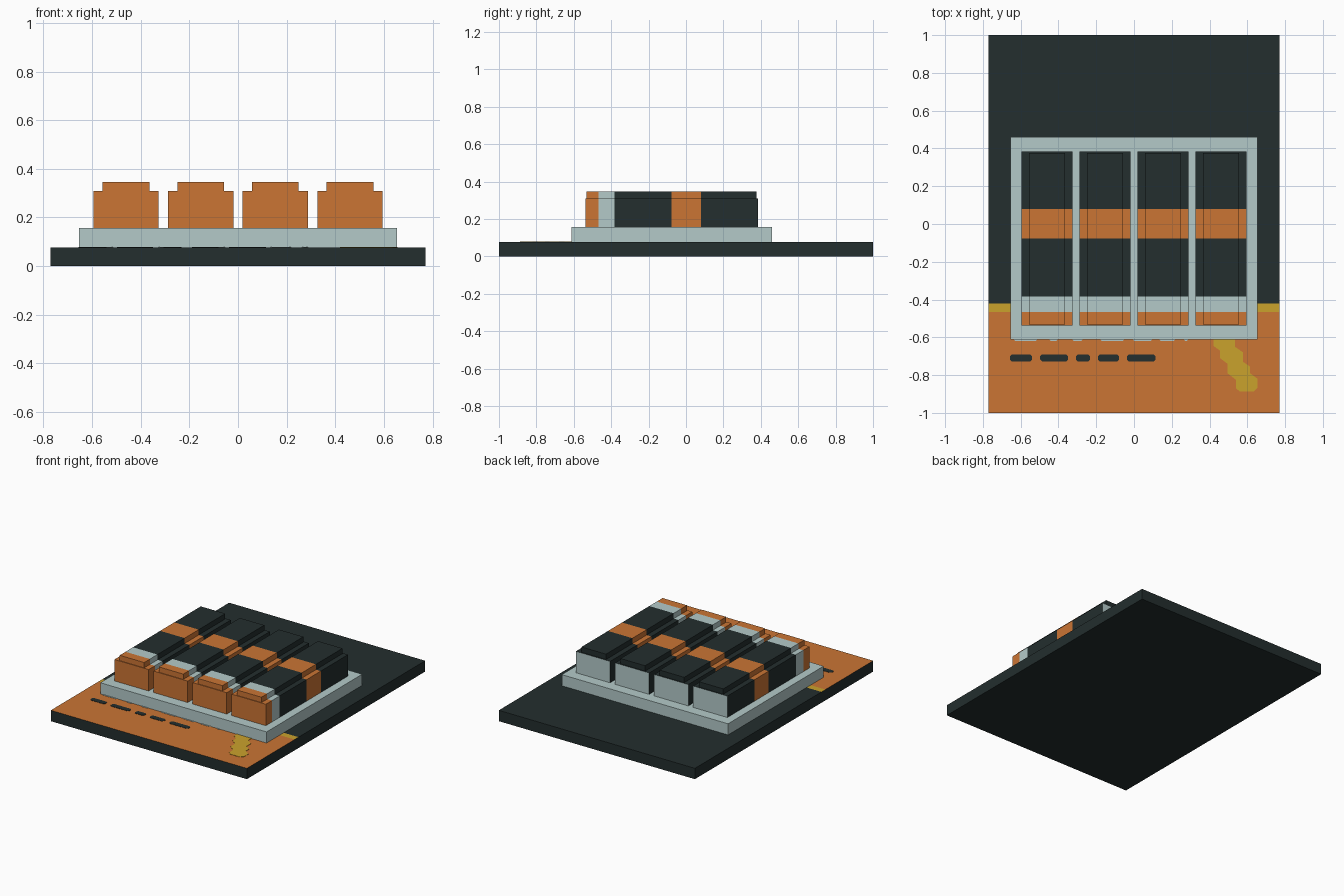
import bpy
import bmesh
from mathutils import Vector

default = bpy.data.objects.get("Cube")
if default:
    bpy.data.objects.remove(default, do_unlink=True)


def make_material(name, srgb):
    linear = [((c / 255 + 0.055) / 1.055) ** 2.4 for c in srgb] + [1]
    mat = bpy.data.materials.new(name)
    mat.use_nodes = True
    mat.diffuse_color = linear
    bsdf = mat.node_tree.nodes["Principled BSDF"]
    bsdf.inputs["Base Color"].default_value = linear
    bsdf.inputs["Roughness"].default_value = 0.8
    return mat


DARK, ORANGE, PALE, YELLOW = range(4)
MATERIALS = [
    make_material("dark slate", (35, 46, 46)),
    make_material("burnt orange", (203, 117, 52)),
    make_material("pale grey", (180, 202, 201)),
    make_material("mustard", (202, 162, 44)),
]


def finish(name, bm):
    bmesh.ops.recalc_face_normals(bm, faces=bm.faces)
    mesh = bpy.data.meshes.new(name)
    bm.to_mesh(mesh)
    bm.free()
    for mat in MATERIALS:
        mesh.materials.append(mat)
    obj = bpy.data.objects.new(name, mesh)
    bpy.context.collection.objects.link(obj)
    return obj


def box(name, x, y, z, rule, cuts=()):
    """Box between (min, max) pairs, split at y cuts, coloured by rule(centre, normal)."""
    bm = bmesh.new()
    bmesh.ops.create_cube(bm, size=1)
    for v in bm.verts:
        v.co = Vector(r[0] if c < 0 else r[1] for c, r in zip(v.co, (x, y, z)))
    for cut in cuts:
        bmesh.ops.bisect_plane(bm, geom=bm.verts[:] + bm.edges[:] + bm.faces[:],
                               plane_co=(0, cut, 0), plane_no=(0, 1, 0))
    bm.normal_update()
    for f in bm.faces:
        f.material_index = rule(f.calc_center_median(), f.normal)
    return finish(name, bm)


def plate(name, outline, colour, thickness=0.003):
    """Thin painted plate lying on the base."""
    bm = bmesh.new()
    face = bm.faces.new([bm.verts.new((px, py, BASE_TOP - 0.001)) for px, py in outline])
    grown = bmesh.ops.extrude_face_region(bm, geom=[face])["geom"]
    bmesh.ops.translate(bm, vec=(0, 0, thickness),
                        verts=[g for g in grown if isinstance(g, bmesh.types.BMVert)])
    for f in bm.faces:
        f.material_index = colour
    return finish(name, bm)


def dash(name, x0, x1, y0, y1, colour):
    c = 0.01
    plate(name, [(x0 + c, y0), (x1 - c, y0), (x1, y0 + c), (x1, y1 - c),
                 (x1 - c, y1), (x0 + c, y1), (x0, y1 - c), (x0, y0 + c)], colour)


BASE_TOP, TRAY_TOP, BODY_TOP, CAP_TOP = 0.077, 0.156, 0.308, 0.346


# Base board: orange front, mustard line, dark rear and sides
def base_rule(centre, normal):
    if normal.z < 0.5 or centre.y > -0.42:
        return DARK
    return YELLOW if centre.y > -0.465 else ORANGE


box("base_board", (-0.77, 0.77), (-1, 1), (0, BASE_TOP), base_rule, (-0.465, -0.42))

# Tray
box("tray", (-0.653, 0.653), (-0.612, 0.461), (BASE_TOP, TRAY_TOP), lambda c, n: PALE)

# Striped bars with raised caps
CUTS = (-0.467, -0.383, -0.078, 0.08)
STRIPES = (ORANGE, PALE, DARK, ORANGE, DARK)


def stripe_rule(centre, normal):
    return STRIPES[sum(centre.y > cut for cut in CUTS)]


def body_rule(centre, normal):
    return PALE if normal.y > 0.5 else stripe_rule(centre, normal)


for i in range(4):
    mid = (i - 1.5) * 0.307
    box(f"bar_body_{i + 1}", (mid - 0.134, mid + 0.134), (-0.537, 0.385),
        (TRAY_TOP, BODY_TOP), body_rule, CUTS)
    box(f"bar_cap_{i + 1}", (mid - 0.096, mid + 0.096), (-0.532, 0.377),
        (BODY_TOP, CAP_TOP), stripe_rule, CUTS)

# Painted dashes on the base
for i, (x0, x1) in enumerate([(-0.656, -0.54), (-0.497, -0.35), (-0.307, -0.233),
                              (-0.19, -0.08), (-0.037, 0.115)]):
    dash(f"dark_dash_{i + 1}", x0, x1, -0.728, -0.69, DARK)
for i, (x0, x1) in enumerate([(-0.64, -0.51), (-0.45, -0.4), (-0.33, -0.27),
                              (-0.18, -0.05), (-0.01, 0.1), (0.13, 0.22), (0.26, 0.29)]):
    dash(f"pale_dash_{i + 1}", x0, x1, -0.619, -0.585, PALE)

# Stepped diagonal mark
left = [(0.42, -0.59), (0.42, -0.645), (0.455, -0.67), (0.455, -0.71), (0.495, -0.74),
        (0.495, -0.79), (0.54, -0.825), (0.54, -0.87), (0.56, -0.887)]
right = [(0.635, -0.887), (0.655, -0.865), (0.655, -0.82), (0.615, -0.79), (0.615, -0.755),
         (0.578, -0.73), (0.578, -0.68), (0.535, -0.65), (0.535, -0.59)]
plate("diagonal_mark", left + right, YELLOW)
